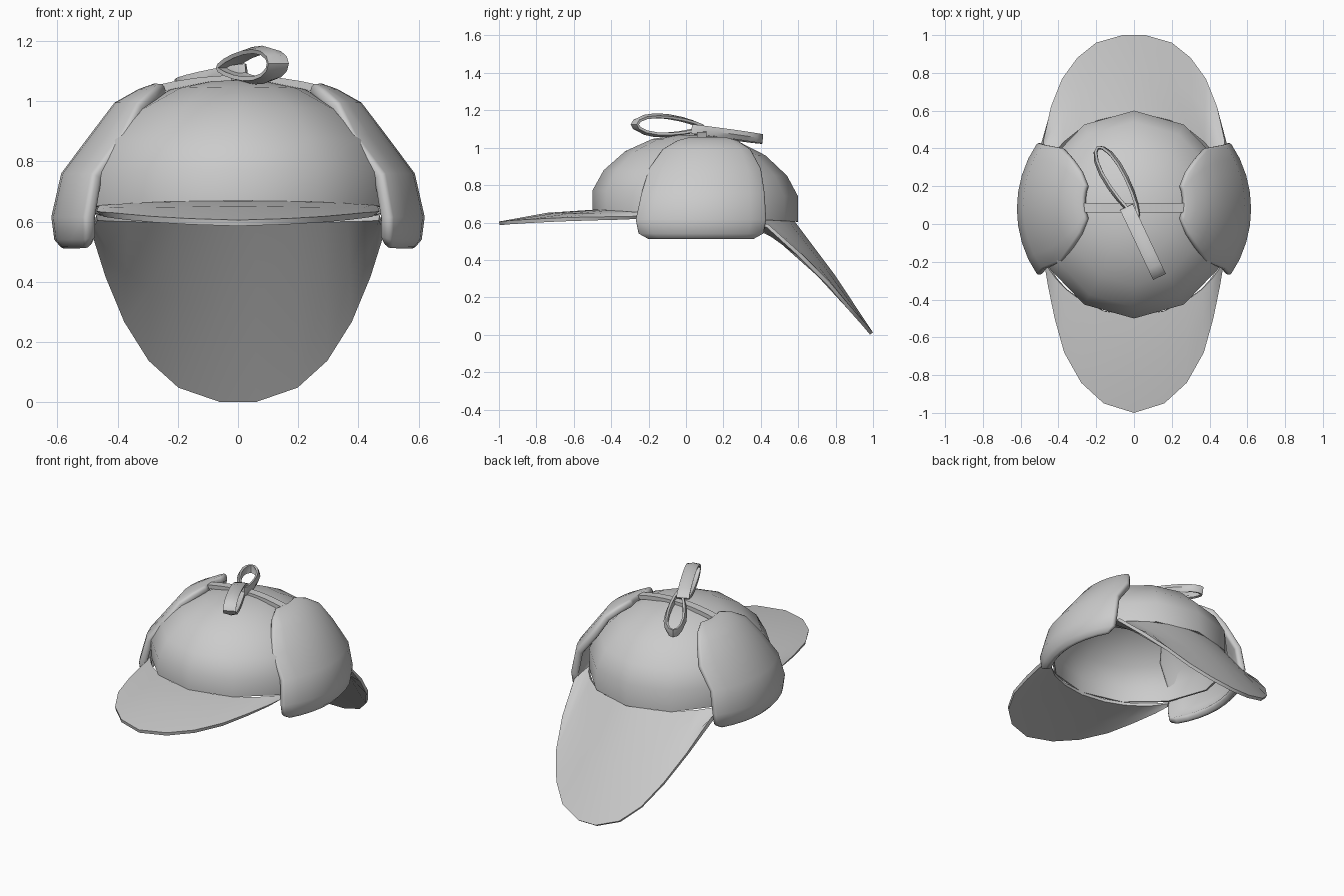
import bpy, bmesh, math
from mathutils import Vector

if "Cube" in bpy.data.objects:
    bpy.data.objects.remove(bpy.data.objects["Cube"])

cloth = bpy.data.materials.new("grey_cloth")
cloth.use_nodes = True
GREY = (0.6, 0.6, 0.6, 1)
cloth.diffuse_color = GREY
cloth.node_tree.nodes["Principled BSDF"].inputs["Base Color"].default_value = GREY

CY = 0.05        # centre of the crown in y
R = 0.55         # crown radius


def sheet(name, rows, outward, thick, wrap=False, bevel=0, angle=40):
    """Skin a grid of points, turn it to face outward, then thicken it inward."""
    bm = bmesh.new()
    grid = [[bm.verts.new(p) for p in row] for row in rows]
    n = len(rows[0])
    for a, b in zip(grid, grid[1:]):
        for i in range(n if wrap else n - 1):
            j = (i + 1) % n
            bm.faces.new((a[i], a[j], b[j], b[i]))
    bmesh.ops.remove_doubles(bm, verts=bm.verts, dist=0.0005)
    bm.normal_update()
    if sum(f.normal.dot(outward(f.calc_center_median())) * f.calc_area() for f in bm.faces) < 0:
        bmesh.ops.reverse_faces(bm, faces=bm.faces)
    me = bpy.data.meshes.new(name)
    bm.to_mesh(me)
    bm.free()
    me.materials.append(cloth)
    ob = bpy.data.objects.new(name, me)
    bpy.context.collection.objects.link(ob)
    solid = ob.modifiers.new("thickness", 'SOLIDIFY')
    solid.thickness = thick
    solid.offset = -1
    if bevel:
        bev = ob.modifiers.new("soft_edge", 'BEVEL')
        bev.width = bevel
        bev.segments = 2
        bev.limit_method = 'ANGLE'
        bev.angle_limit = math.radians(50)
    bpy.ops.object.select_all(action='DESELECT')
    ob.select_set(True)
    bpy.context.view_layer.objects.active = ob
    # Apply first, so the new rim edges are kept sharp
    for mod in list(ob.modifiers):
        bpy.ops.object.modifier_apply(modifier=mod.name)
    bpy.ops.object.shade_smooth_by_angle(angle=math.radians(angle))


def rim_z(y):
    return 0.637 - 0.06 * (y - CY)


# Crown: faceted dome whose rim dips toward the back
rings = [(R, None), (R, 0.755), (0.49, 0.865), (0.375, 0.97), (0.23, 1.04), (0.1, 1.065), (0, 1.07)]
rows = []
for r, z in rings:
    row = []
    for k in range(12):
        a = math.tau * k / 12
        y = CY - r * math.cos(a)
        tilt = 0.03 * (CY - y)
        row.append((0.96 * r * math.sin(a), y, rim_z(y) if z is None else z + tilt))
    rows.append(row)
sheet("crown", rows, lambda c: c - Vector((0, CY, 0.6)), 0.012, wrap=True, angle=50)


# Brims: lofted from the crown rim to a rounded outer edge
def brim(name, half, side, bulge, thick):
    outer = [Vector(p) for p in half]
    outer += [Vector((-p.x, p.y, p.z)) for p in reversed(outer) if p.x > 0]
    inner = []
    for p in outer:
        x = p.x * 0.98
        y = CY + side * math.sqrt(0.535 ** 2 - x ** 2)
        inner.append(Vector((x, y, rim_z(y))))
    mid = [(a + b) / 2 + Vector((0, 0, bulge * (1 - abs(a.x) * 2))) for a, b in zip(inner, outer)]
    sheet(name, [inner, mid, outer], lambda c: Vector((0, 0, 1)), thick)


brim("front_brim", [(0.47, -0.24, 0.635), (0.455, -0.33, 0.632), (0.42, -0.5, 0.63), (0.37, -0.68, 0.625),
                    (0.28, -0.84, 0.617), (0.16, -0.95, 0.61), (0, -1, 0.605)], -1, 0.015, 0.02)
brim("back_brim", [(0.48, 0.44, 0.59), (0.44, 0.62, 0.43), (0.38, 0.77, 0.28),
                   (0.3, 0.88, 0.15), (0.2, 0.96, 0.06), (0.06, 1, 0.012)], 1, 0.02, 0.02)


# Ear flaps: curved padded panels, each row is (reach in x, height, half width)
flap = [(0.265, 1.063, 0.09), (0.33, 1.04, 0.17), (0.41, 0.995, 0.24), (0.49, 0.89, 0.305),
        (0.587, 0.76, 0.335), (0.62, 0.615, 0.355), (0.61, 0.54, 0.34), (0.58, 0.505, 0.28)]
for s, side in ((1, "left"), (-1, "right")):
    rows = []
    for x, z, w in flap:
        row = []
        for k in range(9):
            d = w * (k / 4 - 1)
            row.append((s * math.sqrt(x * x - d * d), 0.08 + d + 0.08 * max(z - 0.62, 0), z))
        rows.append(row)
    sheet(side + "_ear_flap", rows, lambda c: Vector((s, 0, 0.5)), 0.045, bevel=0.015, angle=50)

# Strap joining the two flaps over the crown
xs = [-0.28 + 0.07 * k for k in range(9)]
sheet("top_strap", [[(x, y, 1.086 - 0.45 * x * x) for x in xs] for y in (0.06, 0.11)],
      lambda c: Vector((0, 0, 1)), 0.025)


# Bow: two teardrop ribbon loops, one lying flat and one standing
def loop(name, start, end, spread, height, width):
    start, end = Vector(start), Vector(end)
    along = end - start
    side = along.cross(Vector((0, 0, 1))).normalized()
    up = side.cross(along).normalized()
    open_dir, band = (up, side) if spread == "up" else (side, up)
    rows = []
    for w, lift in ((-0.5, 0), (0, 0.012), (0.5, 0)):
        row = []
        for k in range(16):
            t = math.tau * k / 16
            rise = (height + lift) * math.sin(t) * (1 - 0.3 * math.cos(t))
            reach = (1 - math.cos(t)) / 2
            row.append(start + along * reach + open_dir * rise + band * width * w)
        rows.append(row)
    mid = (start + end) / 2
    sheet(name, rows, lambda c: c - mid, 0.014, wrap=True)


loop("standing_bow_loop", (-0.04, 0.09, 1.11), (0.135, -0.28, 1.125), "up", 0.05, 0.075)
loop("flat_bow_loop", (0.025, 0.03, 1.1), (-0.195, 0.41, 1.045), "side", 0.052, 0.05)
